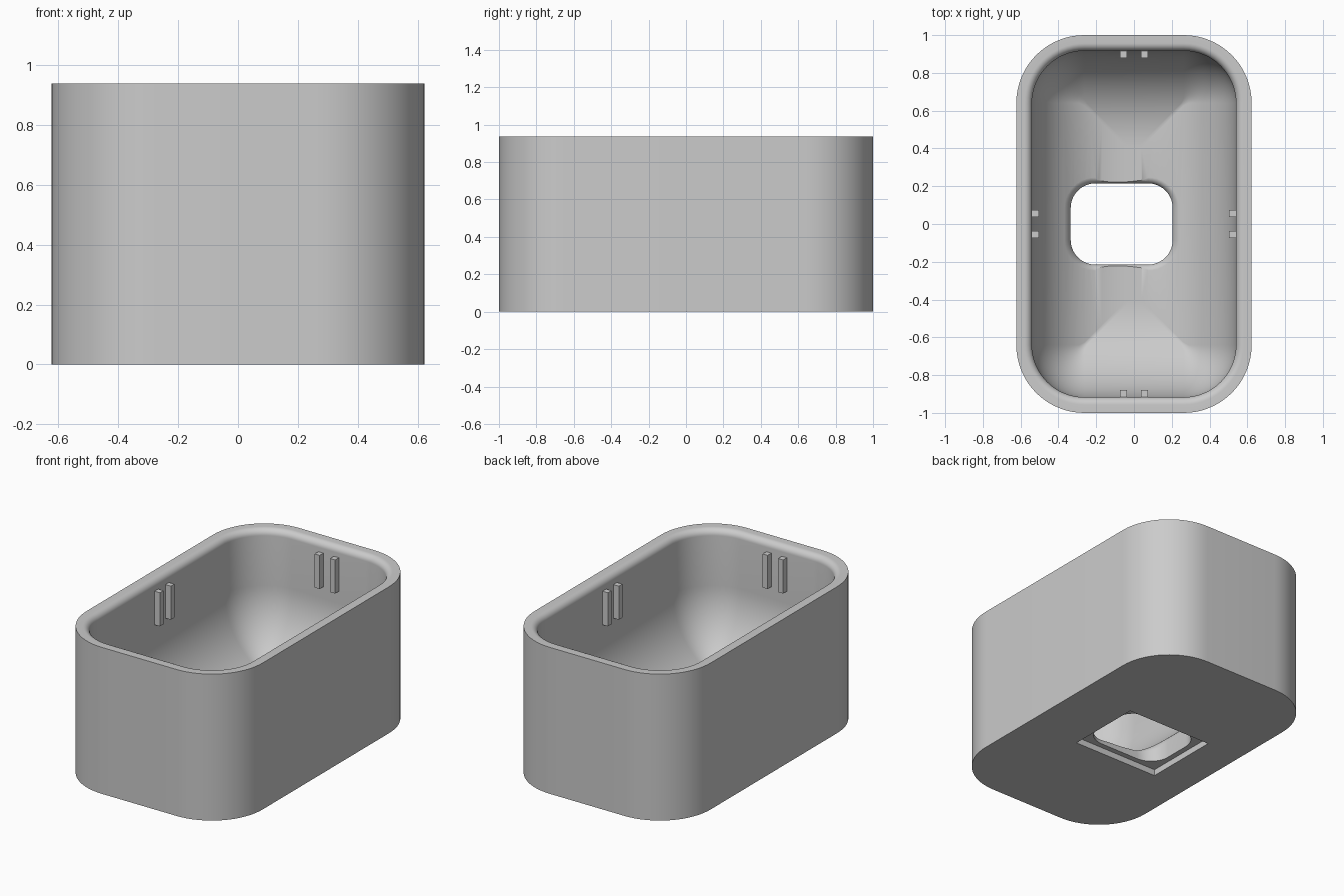
import bpy, bmesh
from math import sin, cos, pi, sqrt

if "Cube" in bpy.data.objects:
    bpy.data.objects.remove(bpy.data.objects["Cube"], do_unlink=True)

HX, HY, TOP, CORNER = 0.623, 1.0, 0.938, 0.36   # outer shell
WALL, FLOOR, COVE = 0.083, 0.08, 0.5            # wall, floor height, floor cove radius
LIP = 0.04                                      # rounding of the inner rim
HOLE_X, HOLE_HX, HOLE_HY, HOLE_R = -0.065, 0.27, 0.215, 0.13
RECESS = 0.04

grey = bpy.data.materials.new("plain grey")
grey.use_nodes = True
colour = (0.6, 0.6, 0.6, 1)
grey.diffuse_color = colour
grey.node_tree.nodes["Principled BSDF"].inputs["Base Color"].default_value = colour


def rounded_rect(hx, hy, r, cx=0, seg=16):
    """Points of a rounded rectangle, counter-clockwise."""
    pts = []
    for q, (sx, sy) in enumerate([(1, 1), (-1, 1), (-1, -1), (1, -1)]):
        for i in range(seg + 1):
            a = (q + i / seg) * pi / 2
            pts.append((cx + sx * (hx - r) + r * cos(a), sy * (hy - r) + r * sin(a)))
    return pts


def loft(name, rings):
    """Closed solid through rings of equal point count."""
    bm = bmesh.new()
    loops = [[bm.verts.new(p) for p in ring] for ring in rings]
    n = len(loops[0])
    for low, high in zip(loops, loops[1:]):
        for i in range(n):
            j = (i + 1) % n
            bm.faces.new((low[i], low[j], high[j], high[i]))
    bm.faces.new(loops[0][::-1])
    bm.faces.new(loops[-1])
    bmesh.ops.recalc_face_normals(bm, faces=bm.faces)
    return make_object(name, bm)


def make_object(name, bm):
    mesh = bpy.data.meshes.new(name)
    bm.to_mesh(mesh)
    bm.free()
    mesh.materials.append(grey)
    obj = bpy.data.objects.new(name, mesh)
    bpy.context.collection.objects.link(obj)
    return obj


def box(name, lo, hi):
    bm = bmesh.new()
    bmesh.ops.create_cube(bm, size=1)
    for v in bm.verts:
        v.co = [(a + b) / 2 + c * (b - a) for a, b, c in zip(lo, hi, v.co)]
    return make_object(name, bm)


def shell_ring(inset, z):
    r = max(CORNER - inset, 0.012)
    return [(x, y, z) for x, y in rounded_rect(HX - inset, HY - inset, r)]


def floor_height(x):
    d = max(0, abs(x) - (HX - WALL - COVE))
    return FLOOR + COVE - sqrt(COVE ** 2 - d ** 2)


# Shell: outer wall, rounded inner rim, straight inner wall, coved floor
rings = [shell_ring(0, 0), shell_ring(0, TOP)]
for i in range(9):
    a = i / 8 * pi / 2
    rings.append(shell_ring(WALL - LIP + LIP * sin(a), TOP - LIP + LIP * cos(a)))
for i in range(25):
    a = i / 24 * pi / 2
    rings.append(shell_ring(WALL + COVE * (1 - cos(a)), FLOOR + COVE * (1 - sin(a))))
shell = loft("tub_shell", rings)

# Floor opening with an edge that rounds into the curved floor
flare = 0.035


def hole_ring(off, dz=None, z=None):
    pts = rounded_rect(HOLE_HX + off, HOLE_HY + off, HOLE_R + off, HOLE_X, 10)
    return [(x, y, z if z is not None else floor_height(x) + dz) for x, y in pts]


rings = [hole_ring(0, z=-0.1)]
for i in range(7):
    a = i / 6 * pi / 2
    rings.append(hole_ring(flare * (1 - cos(a)), flare * (sin(a) - 1) + 0.0005))
rings.append(hole_ring(flare, z=0.5))
hole = loft("hole_cutter", rings)

# Rectangular pocket under the floor, around the opening
margin = 0.035
px, py = HOLE_HX + margin, HOLE_HY + margin
pocket = box("pocket_cutter", (HOLE_X - px, -py, -0.1), (HOLE_X + px, py, RECESS))

for cutter in (pocket, hole):
    mod = shell.modifiers.new("cut", "BOOLEAN")
    mod.operation, mod.solver, mod.object = "DIFFERENCE", "EXACT", cutter
    bpy.context.view_layer.objects.active = shell
    bpy.ops.object.modifier_apply(modifier=mod.name)
    bpy.data.objects.remove(cutter, do_unlink=True)

bpy.ops.object.select_all(action="DESELECT")
shell.select_set(True)
bpy.context.view_layer.objects.active = shell
bpy.ops.object.shade_smooth_by_angle(angle=pi / 6)

# Pairs of small upright ribs at the middle of each inner wall
Z0, Z1, DEPTH, HALF = 0.655, 0.87, 0.038, 0.018
for s, end, side in ((1, "back", "left"), (-1, "front", "right")):
    for c, n in ((-0.055, 1), (0.055, 2)):
        a, b = sorted((s * (HY - WALL - DEPTH), s * (HY - WALL + 0.02)))
        box(f"{end}_rib_{n}", (c - HALF, a, Z0), (c + HALF, b, Z1))
        a, b = sorted((s * (HX - WALL - DEPTH), s * (HX - WALL + 0.02)))
        box(f"{side}_rib_{n}", (a, c - HALF, Z0), (b, c + HALF, Z1))
